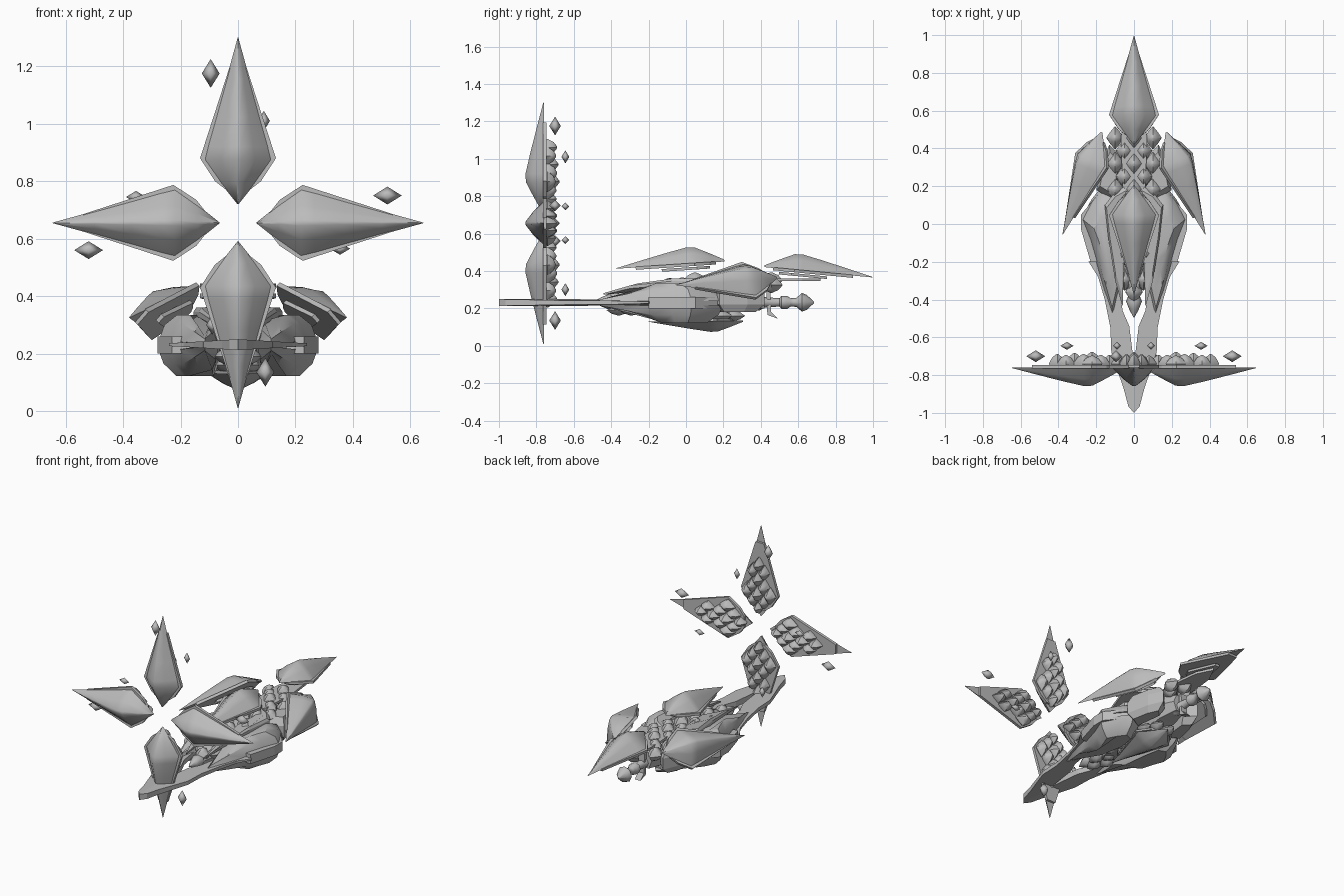
import bpy, bmesh, math
from mathutils import Vector, Matrix

if "Cube" in bpy.data.objects:
    bpy.data.objects.remove(bpy.data.objects["Cube"])

grey = bpy.data.materials.new("stone grey")
grey.diffuse_color = (0.5, 0.5, 0.5, 1)
grey.use_nodes = True
grey.node_tree.nodes["Principled BSDF"].inputs["Base Color"].default_value = grey.diffuse_color

def finish(name, bm, smooth=None, matrix=None):
    if matrix:
        bmesh.ops.transform(bm, matrix=matrix, verts=bm.verts)
    bmesh.ops.recalc_face_normals(bm, faces=bm.faces)
    me = bpy.data.meshes.new(name)
    bm.to_mesh(me)
    bm.free()
    ob = bpy.data.objects.new(name, me)
    bpy.context.collection.objects.link(ob)
    me.materials.append(grey)
    if smooth:
        bpy.ops.object.select_all(action='DESELECT')
        bpy.context.view_layer.objects.active = ob
        ob.select_set(True)
        bpy.ops.object.shade_smooth_by_angle(angle=math.radians(smooth))
    return ob

def frame(base, tip, normal):
    """Local x = width, y = base to tip, z = outward"""
    base, y = Vector(base), (Vector(tip) - Vector(base)).normalized()
    x = y.cross(Vector(normal)).normalized()
    z = x.cross(y)
    return Matrix.Translation(base) @ Matrix((x, y, z)).transposed().to_4x4()

def add_hull(bm, rings):
    """Bridge rings that share one vertex count and cap the ends"""
    vs = [[bm.verts.new(p) for p in r] for r in rings]
    n = len(vs[0])
    for a, b in zip(vs, vs[1:]):
        for i in range(n):
            bm.faces.new((a[i], a[(i + 1) % n], b[(i + 1) % n], b[i]))
    bm.faces.new(vs[0])
    bm.faces.new(vs[-1])

def crystal(name, centre, direction, w, l):
    """Double pointed four-sided crystal"""
    bm = bmesh.new()
    ring = [bm.verts.new(p) for p in ((w, 0, 0), (0, 0, w), (-w, 0, 0), (0, 0, -w))]
    for s in (-1, 1):
        end = bm.verts.new((0, s * l, 0))
        for i in range(4):
            bm.faces.new((ring[i], ring[(i + 1) % 4], end))
    finish(name, bm, 89, frame(centre, centre + direction, (0, -1, 0)))

def add_scale(bm, c, w, l, d):
    """Cushioned diamond lying in the xy plane"""
    c = Vector(c)
    rim = [Vector((0, l, 0)), Vector((w, 0, 0)), Vector((0, -l, 0)), Vector((-w, 0, 0))]
    rim = [p for i in range(4) for p in (rim[i], (rim[i] + rim[(i + 1) % 4]) * 0.53)]
    add_hull(bm, [[c + p * k + Vector((0, 0, h * d)) for p in rim]
                  for k, h in ((0.08, -1), (0.6, -0.65), (1, 0), (0.6, 0.65), (0.08, 1))])

def width_at(r):
    pts = [(0, 0), (0.07, 0.06), (0.155, 0.12), (0.575, 0)]
    for (a, wa), (b, wb) in zip(pts, pts[1:]):
        if a <= r <= b:
            return wa + (wb - wa) * (r - a) / (b - a)
    return 0

def petal(name, base, tip, normal, scale=(1, 1, 1), scales=False):
    m = frame(base, tip, normal) @ Matrix.Diagonal((*scale, 1))
    # ridged front shell
    bm = bmesh.new()
    stations = [(-0.005, 0.002, 0.012), (0.07, 0.062, 0.054), (0.15, 0.118, 0.096), (0.195, 0.107, 0.098),
                (0.3, 0.077, 0.074), (0.43, 0.041, 0.041), (0.575, 0.001, 0.003)]
    add_hull(bm, [[(-w, r, 0), (-w * 0.5, r, h * 0.62), (-w * 0.08, r, h), (w * 0.08, r, h), (w * 0.5, r, h * 0.62), (w, r, 0)]
                  for r, w, h in stations])
    finish(name + "_shell", bm, 60, m)
    # backing plate
    half = [(0.035, 0.04), (0.08, 0.075), (0.132, 0.155), (0.03, 0.47)]
    outline = half + [(-x, y) for x, y in reversed(half)]
    bm = bmesh.new()
    add_hull(bm, [[(x, y, z) for x, y in outline] for z in (-0.014, 0.004)])
    finish(name + "_plate", bm, None, m)
    bm = bmesh.new()
    if scales:
        # staggered scales on the back, deepest along the middle
        for row in range(8):
            r = 0.06 + row * 0.046
            for col in range(-2, 3):
                x = (col + (row % 2) * 0.5) * 0.08
                if abs(x) < width_at(r) - 0.018:
                    k = 0.55 + 0.45 * width_at(r) / 0.12
                    add_scale(bm, (x, r, -0.02), 0.042 * k, 0.056 * k, (0.064 - 0.25 * abs(x)) * k)
        finish(name + "_scales", bm, 50, m)
    else:
        # small stepped lower plate where there are no scales
        low = [(x * 0.5, 0.05 + y * 0.6) for x, y in outline]
        add_hull(bm, [[(x, y, z) for x, y in low] for z in (-0.036, -0.02)])
        finish(name + "_under_plate", bm, None, m)

# front ring of four petals with floating crystals
C = Vector((0, -0.76, 0.655))
for i, nm in enumerate(("top", "left", "bottom", "right")):
    a = i * math.pi / 2
    d = Vector((-math.sin(a), 0, math.cos(a)))
    side = Vector((-math.cos(a), 0, -math.sin(a)))
    petal("ring_petal_" + nm, C + d * 0.07, C + d * 0.645, (0, -1, 0), scales=True)
    crystal("floating_crystal_" + nm, C + d * 0.52 + side * 0.095 + Vector((0, 0.06, 0)), d, 0.031, 0.05)
    crystal("small_crystal_" + nm, C + d * 0.355 - side * 0.09 + Vector((0, 0.115, 0)), d, 0.021, 0.035)

# body petals
petal("dorsal_petal", (0, 0.2, 0.45), (0, -0.37, 0.412), (0, 0, 1), (1, 1, 0.9))
petal("tail_petal", (0, 0.425, 0.42), (0, 1.0, 0.365), (0, 0, 1), (1, 1, 0.88))
petal("belly_petal", (0, 0.3, 0.135), (0, -0.2, 0.13), (0, 0, -1), (0.95, 0.87, 0.6))
for s, nm in ((1, "right"), (-1, "left")):
    petal("wing_petal_" + nm, (s * 0.17, 0.48, 0.36), (s * 0.375, -0.05, 0.325), (s * 0.7, 0.22, 0.7), (1, 1, 0.92))

def mirrored(name, rings, smooth=None):
    for s, nm in ((1, "right"), (-1, "left")):
        bm = bmesh.new()
        add_hull(bm, [[(s * x, y, z) for x, y, z in r] for r in rings])
        finish(name + "_" + nm, bm, smooth)

def taper(y, low=0.3):
    """Height factor thinning the body towards the prow"""
    return low + (1 - low) * min(1, max(0, (y + 0.5) / 0.28))

def layers(outline, steps, pivot):
    px, py = pivot
    return [[(px + (x - px) * k, py + (y - py) * k, 0.23 + (z - 0.23) * taper(y)) for x, y in outline]
            for z, k in steps]

# forked prow blade
prow = [(0, -1), (0.03, -0.965), (0.055, -0.87), (0.09, -0.77), (0.12, -0.68), (0.125, -0.55),
        (0.155, -0.4), (0.19, -0.28), (0.24, -0.2), (0.19, -0.17), (0.1, -0.2), (0.06, -0.46),
        (0.025, -0.54), (0.015, -0.62), (0, -0.74)]
mirrored("prow_blade", [[(x, y, 0.231 + s * max(0.005, 0.019 - 0.06 * x)) for x, y in prow] for s in (-1, 1)])

# side pods: upper shell, waist band, lower shell
pod = [(0.17, 0.2), (0.225, 0.13), (0.278, 0.03), (0.235, -0.08), (0.2, -0.2), (0.155, -0.36), (0.115, -0.5),
       (0.07, -0.3), (0.06, 0.0), (0.09, 0.17)]
mirrored("upper_pod", layers(pod, ((0.24, 1), (0.3, 0.86), (0.335, 0.58)), (0.12, -0.1)), 35)
mirrored("lower_pod", layers(pod, ((0.215, 1), (0.165, 0.88), (0.122, 0.6)), (0.12, -0.02)), 35)
band = [(0.1, 0.2), (0.18, 0.17), (0.28, 0.05), (0.28, -0.03), (0.23, -0.2), (0.1, -0.2)]
mirrored("waist_band", [[(x, y, z) for x, y in band] for z in (0.2, 0.26)])

# inner kite armour beside the dorsal scales
kite = [(0.03, 0.21), (0.1, 0.17), (0.155, 0.1), (0.135, -0.08), (0.1, -0.3), (0.06, -0.44), (0.05, -0.1), (0.06, 0.1)]
mirrored("kite_armour", layers(kite, ((0.325, 1), (0.345, 1), (0.36, 0.85)), (0.09, 0.0)))

# rear side armour below the wings
armour = [(0.07, 0.36), (0.13, 0.42), (0.17, 0.33), (0.2, 0.18), (0.1, 0.12)]
mirrored("rear_armour", layers(armour, ((0.18, 0.7), (0.22, 1), (0.29, 1), (0.335, 0.75)), (0.12, 0.26)))

# central core and spine
def ring(y, w, zc, h):
    return [(w, y, zc), (w * 0.6, y, zc + h), (-w * 0.6, y, zc + h), (-w, y, zc),
            (-w * 0.6, y, zc - h), (w * 0.6, y, zc - h)]
bm = bmesh.new()
add_hull(bm, [ring(*p) for p in ((-0.42, 0.025, 0.235, 0.02), (-0.25, 0.06, 0.24, 0.06),
                                 (0.05, 0.1, 0.25, 0.1), (0.3, 0.09, 0.26, 0.07), (0.42, 0.05, 0.25, 0.05))])
finish("core", bm)
bm = bmesh.new()
spine = [(0, 0.12), (0.06, 0.2), (0.07, 0.45), (0.05, 0.62), (0, 0.72), (-0.05, 0.62), (-0.07, 0.45), (-0.06, 0.2)]
add_hull(bm, [[(x, y, z) for x, y in spine] for z in (0.345, 0.36)])
finish("spine_plate", bm)

# scales along the back and belly
bm = bmesh.new()
for i in range(13):
    y = -0.36 + i * 0.068
    for col in (-1, 0, 1):
        x = (col + (i % 2) * 0.5) * 0.1
        limit = 0.11 if y > 0.15 else 0.06
        if abs(x) < limit and y < 0.52:
            top = 0.26 + 0.09 * min(1, max(0, (y + 0.36) / 0.4)) - 0.25 * abs(x)
            add_scale(bm, (x, y, top), 0.047, 0.062, 0.042)
            if y < 0.28:
                add_scale(bm, (x * 0.8, y, 0.16 + 0.03 * (y < -0.1)), 0.044, 0.064, 0.028)
finish("body_scales", bm, 50)

# handle with crystal pommel and nose, turned about the long axis
def turned(name, profile, z, sides=8):
    bm = bmesh.new()
    add_hull(bm, [[(r * math.cos(t), y, z + r * math.sin(t))
                   for t in (2 * math.pi * i / sides for i in range(sides))] for y, r in profile])
    finish(name, bm, 50)
turned("handle", [(0.34, 0.035), (0.39, 0.045), (0.42, 0.028), (0.5, 0.022), (0.51, 0.035), (0.54, 0.035),
                  (0.56, 0.022), (0.59, 0.024), (0.62, 0.05), (0.645, 0.04), (0.685, 0.004)], 0.232)
turned("nose", [(-0.495, 0.003), (-0.45, 0.026), (-0.41, 0.042), (-0.38, 0.03), (-0.3, 0.025)], 0.235)

# guard fin crossing the handle
bm = bmesh.new()
fin = [(0.43, 0.3), (0.45, 0.3), (0.455, 0.18), (0.49, 0.145), (0.435, 0.165)]
add_hull(bm, [[(x, y, z) for y, z in fin] for x in (-0.02, 0.02)])
finish("guard_fin", bm)
